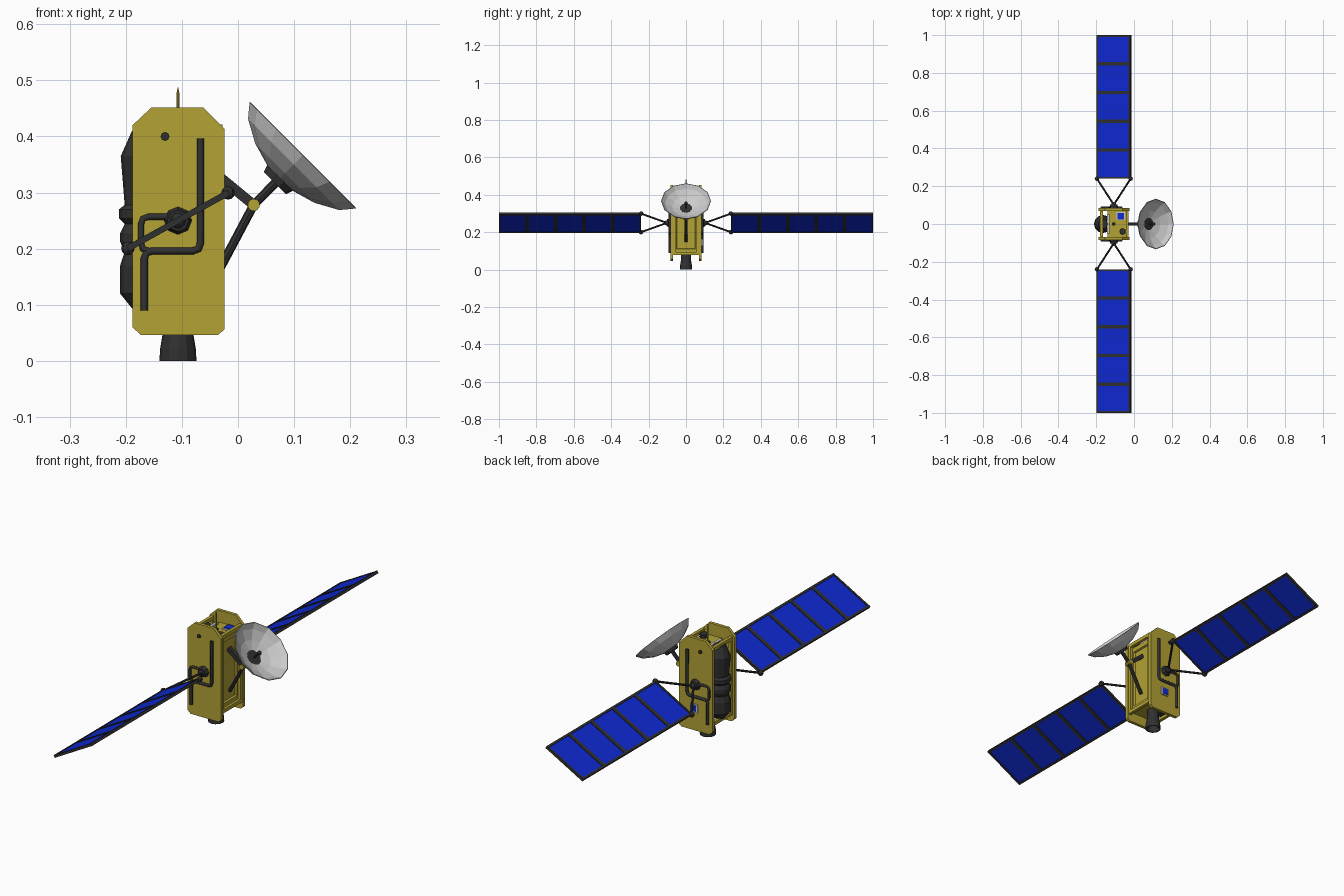
import bpy, bmesh, math
from mathutils import Vector, Matrix

if "Cube" in bpy.data.objects:
    bpy.data.objects.remove(bpy.data.objects["Cube"])


def material(name, rgb):
    m = bpy.data.materials.new(name)
    m.diffuse_color = (*rgb, 1)
    m.use_nodes = True
    m.node_tree.nodes["Principled BSDF"].inputs["Base Color"].default_value = m.diffuse_color
    return m


GOLD = material("gold_foil", (0.45, 0.36, 0.035))
DARK = material("dark_metal", (0.03, 0.03, 0.03))
BLUE = material("solar_blue", (0.005, 0.022, 0.65))
CX = -0.107  # x of the body's vertical axis


def finish(bm, name, mat, matrix=None):
    if matrix is not None:
        bmesh.ops.transform(bm, matrix=matrix, verts=bm.verts)
    bmesh.ops.recalc_face_normals(bm, faces=bm.faces)
    me = bpy.data.meshes.new(name)
    bm.to_mesh(me)
    bm.free()
    if mat:
        me.materials.append(mat)
    ob = bpy.data.objects.new(name, me)
    bpy.context.collection.objects.link(ob)
    return ob


def box(name, center, size, mat, rot=None):
    bm = bmesh.new()
    bmesh.ops.create_cube(bm, size=1)
    m = Matrix.Diagonal((*size, 1))
    m = (rot or Matrix()) @ Matrix.Translation(center) @ m
    return finish(bm, name, mat, m)


def along(p, q):
    """Matrix that puts local z on the line from p towards q."""
    d = Vector(q) - Vector(p)
    return Matrix.Translation(p) @ d.to_track_quat('Z', 'Y').to_matrix().to_4x4()


def rod(name, p, q, r, mat, sides=8, r2=None):
    bm = bmesh.new()
    length = (Vector(q) - Vector(p)).length
    bmesh.ops.create_cone(bm, cap_ends=True, segments=sides, radius1=r,
                          radius2=r if r2 is None else r2, depth=length,
                          matrix=Matrix.Translation((0, 0, length / 2)))
    return finish(bm, name, mat, along(p, q))


def ball(name, p, r, mat):
    bm = bmesh.new()
    bmesh.ops.create_uvsphere(bm, u_segments=8, v_segments=6, radius=r)
    return finish(bm, name, mat, Matrix.Translation(p))


def lathe(name, profile, sides, mat, matrix):
    bm = bmesh.new()
    vs = [bm.verts.new((r, 0, h)) for r, h in profile]
    es = [bm.edges.new(e) for e in zip(vs, vs[1:])]
    bmesh.ops.spin(bm, geom=vs + es, cent=(0, 0, 0), axis=(0, 0, 1),
                   angle=math.tau, steps=sides)
    bmesh.ops.remove_doubles(bm, verts=bm.verts, dist=1e-5)
    return finish(bm, name, mat, matrix)


def pipe(name, points, y, r):
    """Bent pipe in a side plate's plane, corners rounded with short arcs."""
    pts = [Vector((x, y, z)) for x, z in points]
    path = [pts[0]]
    for a, b, c in zip(pts, pts[1:], pts[2:]):
        p0, p1 = b + (a - b).normalized() * .014, b + (c - b).normalized() * .014
        path += [p0, (p0 + p1) / 4 + b / 2, p1]
    path.append(pts[-1])
    cu = bpy.data.curves.new(name, 'CURVE')
    cu.dimensions = '3D'
    cu.bevel_depth, cu.bevel_resolution, cu.use_fill_caps = r, 2, True
    sp = cu.splines.new('POLY')
    sp.points.add(len(path) - 1)
    for sp_pt, v in zip(sp.points, path):
        sp_pt.co = (*v, 1)
    cu.materials.append(DARK)
    ob = bpy.data.objects.new(name, cu)
    bpy.context.collection.objects.link(ob)


# Inner body with recessed panels front and back
bm = bmesh.new()
bmesh.ops.create_cube(bm, size=1, matrix=Matrix.Translation((-0.089, 0, 0.245))
                      @ Matrix.Diagonal((0.1, 0.142, 0.31, 1)))
bm.normal_update()
face = [f for f in bm.faces if f.normal.x > .9]
bmesh.ops.inset_region(bm, faces=face, thickness=0.03, depth=0)
bmesh.ops.inset_region(bm, faces=face, thickness=0.004, depth=-0.008)
finish(bm, "inner_body", GOLD)

# Frame bars joining the two side plates
for x in (-0.035, -0.172):
    for z in (0.085, 0.413):
        box("frame_cross_bar", (x, 0, z), (0.014, 0.142, 0.016), GOLD)
    for s in (1, -1):
        box("frame_post", (x, s * .064, .249), (0.014, 0.014, 0.33), GOLD)

# Side plates, pipes, hubs and solar wings, mirrored in y
plate = [(-.188, .06), (-.173, .046), (-.036, .046), (-.024, .056),
         (-.024, .414), (-.062, .452), (-.154, .452), (-.188, .42)]
tilt = Matrix.Translation((CX, 0, .25)) @ Matrix.Rotation(math.radians(-29), 4, 'Y')
HALF, Y0, Y1, CELLS = 0.102, 0.24, 1.0, 5
step = (Y1 - Y0) / CELLS
for s in (1, -1):
    bm = bmesh.new()
    f = bm.faces.new([bm.verts.new((x, s * .07, z)) for x, z in plate])
    ext = bmesh.ops.extrude_face_region(bm, geom=[f])
    bmesh.ops.translate(bm, vec=(0, s * .014, 0), verts=[
        v for v in ext["geom"] if isinstance(v, bmesh.types.BMVert)])
    finish(bm, "side_plate", GOLD)

    pipe("long_pipe", [(-.067, .396), (-.067, .196), (-.167, .196), (-.167, .09)],
         s * .087, .0065)
    pipe("loop_pipe", [(-.107, .257), (-.173, .257), (-.173, .196), (-.14, .196)],
         s * .087, .0055)
    rod("plate_bolt", (-.13, s * .08, .4), (-.13, s * .09, .4), .008, DARK)

    hub = (CX, s * .102, .25)
    rod("wing_hub", (CX, s * .08, .25), hub, .026, DARK, 8, .019)
    ball("wing_hub_knob", hub, .014, DARK)
    for u in (-1, 1):
        corner = tilt @ Vector((u * HALF, s * Y0, 0))
        rod("wing_strut", hub, corner, .005, DARK)
        ball("wing_corner_joint", corner, .012, DARK)
        box("wing_rail", (u * (HALF - .004), s * (Y0 + Y1) / 2, 0),
            (.009, Y1 - Y0, .012), DARK, tilt)
    box("solar_cells", (0, s * (Y0 + Y1) / 2, 0),
        (2 * HALF - .01, Y1 - Y0 - .006, .005), BLUE, tilt)
    for i in range(CELLS + 1):
        edge = i in (0, CELLS)
        w = .009 if edge else .018
        y = Y0 + i * step + (w / 2 if i == 0 else -w / 2 if i == CELLS else 0)
        box("wing_cross_bar", (0, s * y, 0), (2 * HALF - .008, w, .011), DARK, tilt)

# Tank at the rear with ribbed waist
tank = [(0, .09), (.022, .09), (.046, .12), (.046, .17), (.038, .195),
        (.046, .212), (.046, .228), (.038, .244), (.048, .254), (.048, .27),
        (.038, .278), (.045, .365), (.025, .41), (0, .41)]
lathe("rear_tank", tank, 12, DARK, Matrix.Translation((-.164, 0, 0)))

# Thruster nozzle, hollow
lathe("thruster_nozzle", [(0, .092), (.026, .092), (.027, .05), (.032, .02), (.033, 0),
                          (.028, 0), (.02, .045), (0, .045)], 12, DARK,
      Matrix.Translation((CX, 0, 0)))

# Top deck equipment
rod("antenna_spike_base", (CX, 0, .395), (CX, 0, .475), .003, GOLD)
rod("antenna_spike_tip", (CX, 0, .475), (CX, 0, .488), .003, GOLD, 8, .0003)
rod("antenna_foot", (CX, 0, .398), (CX, 0, .408), .01, DARK)
box("top_sensor_rim", (-.07, .042, .402), (.044, .044, .008), None)
box("top_sensor", (-.07, .042, .405), (.034, .034, .008), BLUE)
box("top_equipment_strip", (-.137, 0, .403), (.012, .1, .012), None)
rod("top_valve", (-.06, -.04, .398), (-.06, -.04, .415), .018, DARK)

# Blue sensor on the rear-facing side plate
box("side_sensor_rim", (-.1, .086, .145), (.036, .008, .036), None)
box("side_sensor", (-.1, .088, .145), (.026, .008, .026), BLUE)

# Dish bracket and arm
J = (.028, 0, .278)
strut = along((-.045, 0, .338), J)
box("bracket_upper", (0, 0, .046), (.018, .018, .092), DARK, strut)
rod("bracket_lower", (-.04, 0, .15), J, .008, DARK)
rod("bracket_joint", (.028, -.016, .278), (.028, .016, .278), .011, GOLD, 10)
D = (.073, 0, .324)
axis = Vector((1, 0, 1)).normalized()
base = Vector(D)
rod("dish_arm", J, D, .008, DARK)
rod("dish_mount", base - axis * .01, base + axis * .008, .028, DARK, 10, .034)

# Low-poly dish with a thin rim, and its feed
dish = [(0, 0), (.03, .002), (.075, .015), (.115, .037), (.134, .06),
        (.131, .061), (.113, .041), (.074, .019), (.03, .006), (0, .004)]
lathe("dish", dish, 12, None, along(D, base + axis))
rod("dish_feed", base, base + axis * .042, .004, DARK)
ball("dish_feed_tip", base + axis * .044, .01, DARK)
